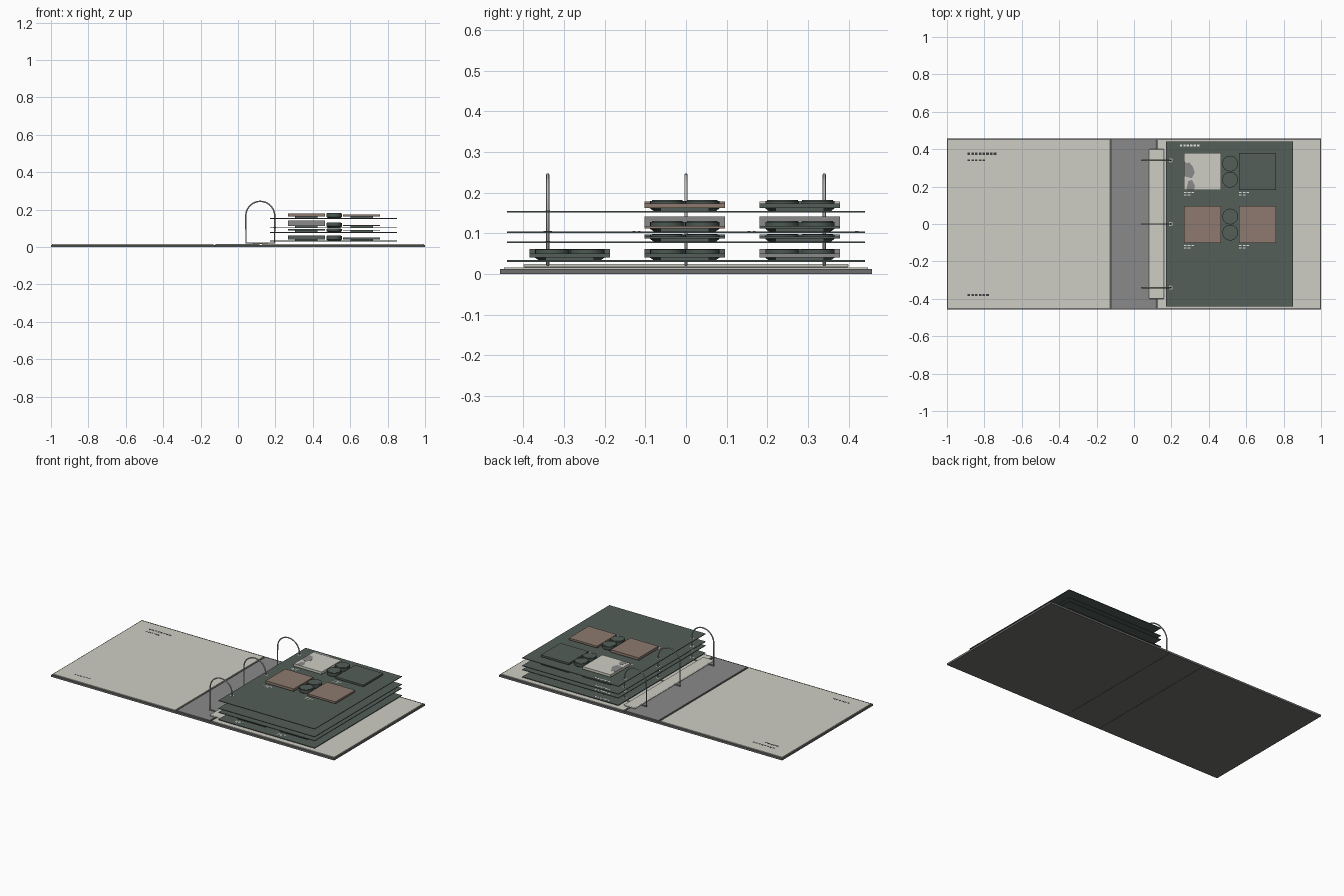
import bpy, bmesh, math
from mathutils import Vector

if "Cube" in bpy.data.objects:
    bpy.data.objects.remove(bpy.data.objects["Cube"], do_unlink=True)


def material(name, r, g, b):
    lin = [((c / 255 + 0.055) / 1.055) ** 2.4 for c in (r, g, b)]
    m = bpy.data.materials.new(name)
    m.use_nodes = True
    m.diffuse_color = (*lin, 1)
    m.node_tree.nodes["Principled BSDF"].inputs["Base Color"].default_value = (*lin, 1)
    return m


CHARCOAL = material("charcoal", 62, 62, 62)
BOARD = material("board grey", 111, 111, 110)
PAPER = material("warm light grey", 206, 206, 196)
GREY = material("mid grey", 136, 138, 136)
GREEN = material("dark grey green", 83, 94, 89)
DEEP = material("deep green", 75, 88, 82)
BROWN = material("dusty brown", 141, 122, 111)
METAL = material("ring metal", 185, 185, 182)
WHITE = material("print white", 245, 245, 240)


def finish(name, bm, mat):
    me = bpy.data.meshes.new(name)
    bmesh.ops.recalc_face_normals(bm, faces=bm.faces)
    bm.to_mesh(me)
    bm.free()
    me.materials.append(mat)
    ob = bpy.data.objects.new(name, me)
    bpy.context.collection.objects.link(ob)
    return ob


def prism(name, outline, z0, z1, mat, taper=1.0):
    """Extrude an outline upwards; taper scales the bottom about its centre."""
    bm = bmesh.new()
    pts = [Vector((x, y, z0)) for x, y in outline]
    mid = sum(pts, Vector()) / len(pts)
    low = [bm.verts.new(mid + (p - mid) * taper) for p in pts]
    top = [bm.verts.new((p.x, p.y, z1)) for p in pts]
    bm.faces.new(low)
    bm.faces.new(top)
    n = len(pts)
    for i in range(n):
        bm.faces.new((low[i], low[(i + 1) % n], top[(i + 1) % n], top[i]))
    return finish(name, bm, mat)


def box(name, x0, x1, y0, y1, z0, z1, mat):
    return prism(name, [(x0, y0), (x1, y0), (x1, y1), (x0, y1)], z0, z1, mat)


def circle(x, y, r, n=32):
    return [(x + r * math.cos(a), y + r * math.sin(a))
            for a in (2 * math.pi * i / n for i in range(n))]


def smooth(ob):
    bpy.ops.object.select_all(action='DESELECT')
    ob.select_set(True)
    bpy.context.view_layer.objects.active = ob
    bpy.ops.object.shade_smooth_by_angle()


# Binder boards, each with an inset lining
HALF = 0.458
boards = [("left_cover", -1.0, -0.125, PAPER),
          ("spine", -0.121, 0.117, GREY),
          ("right_cover", 0.121, 1.0, PAPER)]
for name, x0, x1, lining in boards:
    box(name, x0, x1, -HALF, HALF, 0, 0.012, BOARD)
    inset = 0.002 if name == "spine" else 0.006
    box(name + "_lining", x0 + inset, x1 - inset, -0.448, 0.448, 0.012, 0.016, lining)
for i, x in enumerate((-0.123, 0.119)):
    box(f"hinge_{i}", x - 0.002, x + 0.002, -HALF, HALF, 0.001, 0.011, CHARCOAL)

# Ring mechanism: rounded base plate and three arched rings
plate = box("ring_plate", 0.08, 0.16, -0.4, 0.4, 0.016, 0.025, PAPER)
bevel = plate.modifiers.new("round", 'BEVEL')
bevel.width, bevel.segments = 0.006, 3

RING_Y = (-0.34, 0.0, 0.34)
RING_X, RING_R = 0.119, 0.077
path = [(RING_X - RING_R, 0.022)]
path += [(RING_X - RING_R * math.cos(a), 0.167 + RING_R * math.sin(a))
         for a in (math.pi * i / 24 for i in range(25))]
path += [(RING_X + RING_R, 0.022)]
for i, y in enumerate(RING_Y):
    cu = bpy.data.curves.new(f"ring_{i}", 'CURVE')
    cu.dimensions = '3D'
    cu.bevel_depth, cu.bevel_resolution = 0.0038, 2
    sp = cu.splines.new('POLY')
    sp.points.add(len(path) - 1)
    for p, (x, z) in zip(sp.points, path):
        p.co = (x, y, z, 1)
    sp.use_cyclic_u = True
    cu.materials.append(METAL)
    bpy.context.collection.objects.link(bpy.data.objects.new(f"ring_{i}", cu))

# Sample cards: height, left / right / disc tops, rows of (y, left, right colour)
TOP, MID, LOW = 0.28, -0.003, -0.286
cards = [
    (0.030, 0.062, 0.050, 0.062, [(TOP, GREY, GREY), (MID, GREEN, GREEN), (LOW, GREEN, GREEN)]),
    (0.076, 0.097, 0.092, 0.099, [(TOP, GREY, GREEN), (MID, GREEN, GREEN)]),
    (0.101, 0.141, 0.118, 0.130, [(TOP, GREY, GREEN), (MID, GREY, BROWN)]),
    (0.151, 0.178, 0.174, 0.182, [(TOP, PAPER, GREEN), (MID, BROWN, BROWN)]),
]


def sample(name, x, y, base, top, colour):
    """Square swatch raised on a smaller mounting pad."""
    pad_top = base + 0.007
    box(name + "_pad", x - 0.06, x + 0.06, y - 0.06, y + 0.06, base, pad_top, GREEN)
    box(name, x - 0.099, x + 0.099, y - 0.099, y + 0.099, pad_top, top, colour)


def caption(name, x, y, width, z, colour, height):
    """Printed line as a row of very thin dashes."""
    count = round(width / 0.02)
    for i in range(count):
        dash = x + i * width / count
        box(f"{name}_{i}", dash, dash + 0.7 * width / count,
            y - height / 2, y + height / 2, z, z + 0.0005, colour)


for c, (z, left_top, right_top, disc_top, rows) in enumerate(cards):
    face = z + 0.004
    box(f"card_{c}", 0.17, 0.85, -0.44, 0.44, z, face, GREEN)
    caption(f"card_{c}_heading", 0.245, 0.42, 0.11, face, WHITE, 0.009)
    for i, y in enumerate(RING_Y):
        prism(f"card_{c}_eyelet_{i}", circle(0.196, y, 0.011, 16), face, face + 0.0004, PAPER)
        prism(f"card_{c}_hole_{i}", circle(0.196, y, 0.006, 16), face, face + 0.0008, CHARCOAL)
    for r, (y, left, right) in enumerate(rows):
        tag = f"card_{c}_row_{r}"
        sample(tag + "_left_swatch", 0.366, y, face, left_top, left)
        sample(tag + "_right_swatch", 0.661, y, face, right_top, right)
        for k, dy in enumerate((-0.043, 0.043)):
            smooth(prism(f"{tag}_disc_foot_{k}", circle(0.514, y + dy, 0.042),
                         face, face + 0.006, DEEP, taper=0.8))
            smooth(prism(f"{tag}_disc_{k}", circle(0.514, y + dy, 0.042),
                         face + 0.006, disc_top - 0.002, DEEP))
            smooth(prism(f"{tag}_disc_top_{k}", circle(0.514, y + dy, 0.038),
                         disc_top - 0.002, disc_top, GREEN))
        for side, x in (("left", 0.267), ("right", 0.562)):
            for k, width in enumerate((0.06, 0.04)):
                caption(f"{tag}_{side}_caption_{k}", x, y - 0.112 - 0.013 * k,
                        width, face, WHITE, 0.007)

# Mottled patches on the pale top swatch
patches = [
    [(0.267, 0.255), (0.31, 0.245), (0.325, 0.275), (0.315, 0.305),
     (0.295, 0.33), (0.28, 0.325), (0.267, 0.34)],
    [(0.28, 0.182), (0.32, 0.182), (0.326, 0.205), (0.31, 0.235), (0.29, 0.23)],
]
for i, outline in enumerate(patches):
    prism(f"mottled_patch_{i}", outline, 0.178, 0.1786, GREY)

# Printed lines on the left cover
for i, (y, width, height) in enumerate(((0.375, 0.16, 0.012), (0.34, 0.1, 0.009),
                                        (-0.38, 0.12, 0.009))):
    caption(f"cover_line_{i}", -0.89, y, width, 0.016, CHARCOAL, height)
